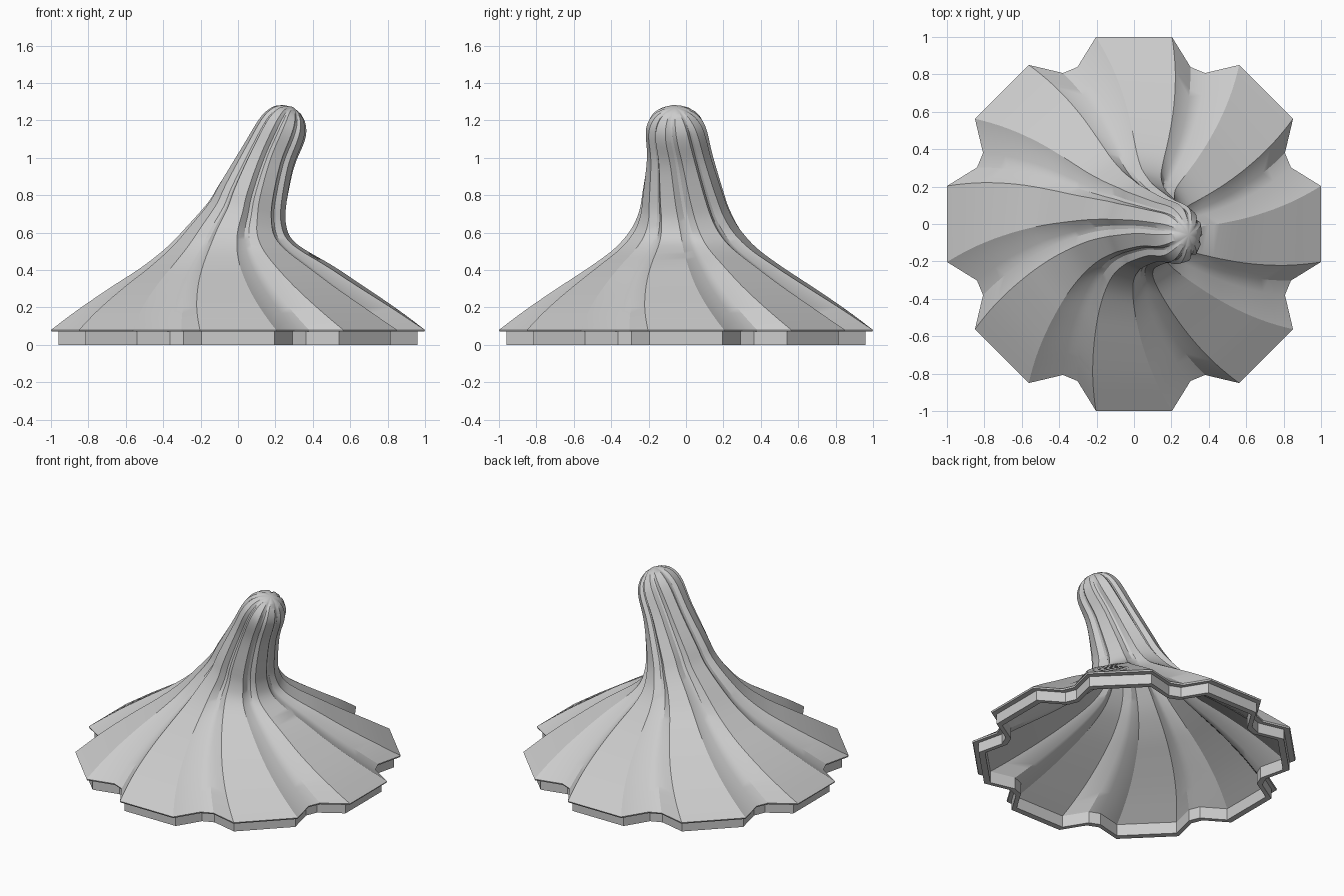
import bpy, bmesh, math
from mathutils import Vector

cube = bpy.data.objects.get("Cube")
if cube:
    bpy.data.objects.remove(cube, do_unlink=True)

LOBES = 8
TWIST = math.radians(-30)   # turn per unit of height
RIM = 0.08

# Centre x, y, z, radius and lean in degrees along the bent spine
SPINE = [
    (0, 0, RIM, 1, 0), (0, 0, .2, .83, 0), (0, 0, .32, .65, 0),
    (0, 0, .43, .485, 0), (.005, 0, .52, .36, 3), (.02, 0, .61, .27, 10),
    (.05, -.005, .7, .215, 17), (.08, -.015, .8, .187, 20),
    (.16, -.032, 1, .147, 23), (.225, -.05, 1.13, .135, 25),
    (.255, -.055, 1.19, .12, 26), (.275, -.057, 1.235, .09, 26),
    (.288, -.057, 1.26, .05, 26),
]
APEX = (.293, -.058, 1.272)


def lobed_outline():
    """Unit outline: a flat edge per lobe, then a two-point notch."""
    points = []
    for i in range(LOBES):
        for angle, radius in ((-11.5, 1.02), (11.5, 1.02), (19.8, .892), (25.2, .892)):
            a = math.radians(angle + i * 360 / LOBES)
            points.append((radius * math.cos(a), radius * math.sin(a)))
    return points


def smooth_path(keys, steps):
    """Catmull-Rom interpolation through the keys."""
    keys = [Vector(k) for k in keys]
    padded = [2 * keys[0] - keys[1]] + keys + [2 * keys[-1] - keys[-2]]
    path = []
    for a, b, c, d in zip(padded, padded[1:], padded[2:], padded[3:]):
        for s in range(steps):
            t = s / steps
            path.append(b + (c - a) * t / 2 + (2 * a - 5 * b + 4 * c - d) * t * t / 2
                        + (3 * b - a - 3 * c + d) * t ** 3 / 2)
    return path + [keys[-1]]


OUTLINE = lobed_outline()


def add_ring(bm, station):
    cx, cy, z, radius, lean = station
    turn = TWIST * max(z - RIM, 0)
    tilt = math.radians(lean)
    depth = 1 + .2 * lean / 25
    ring = []
    for u, v in OUTLINE:
        x = radius * (u * math.cos(turn) - v * math.sin(turn))
        y = radius * (u * math.sin(turn) + v * math.cos(turn)) * depth
        ring.append(bm.verts.new((cx + x * math.cos(tilt), cy + y, z - x * math.sin(tilt))))
    return ring


def bridge(bm, lower, upper):
    n = len(lower)
    for i in range(n):
        j = (i + 1) % n
        bm.faces.new((lower[i], lower[j], upper[j], upper[i]))


def close_tip(bm, ring, point):
    tip = bm.verts.new(point)
    for i in range(len(ring)):
        bm.faces.new((ring[i], ring[(i + 1) % len(ring)], tip))


# One continuous shell: inside lining, bottom band, overhanging lip, outer skin
path = smooth_path(SPINE, 4)
lining = [(p[0], p[1], p[2], p[3] - .08, p[4]) for p in path if p[2] < 1.1 and p[3] > .1]
band = [(0, 0, 0, .92, 0), (0, 0, 0, .96, 0), (0, 0, .07, .96, 0), (0, 0, .07, .995, 0)]

bm = bmesh.new()
rings = [add_ring(bm, s) for s in lining[::-1] + band + path]
for lower, upper in zip(rings, rings[1:]):
    bridge(bm, lower, upper)
close_tip(bm, rings[-1], APEX)
close_tip(bm, rings[0], lining[-1][:3])
bmesh.ops.recalc_face_normals(bm, faces=bm.faces)

mesh = bpy.data.meshes.new("fluted_cap")
bm.to_mesh(mesh)
bm.free()
cap = bpy.data.objects.new("fluted_cap", mesh)
bpy.context.collection.objects.link(cap)

# Plain grey finish
grey = bpy.data.materials.new("light_grey")
grey.use_nodes = True
colour = (.6, .6, .6, 1)
grey.diffuse_color = colour
grey.node_tree.nodes["Principled BSDF"].inputs["Base Color"].default_value = colour
mesh.materials.append(grey)

bpy.ops.object.select_all(action='DESELECT')
cap.select_set(True)
bpy.context.view_layer.objects.active = cap
bpy.ops.object.shade_smooth_by_angle(angle=math.radians(30))
